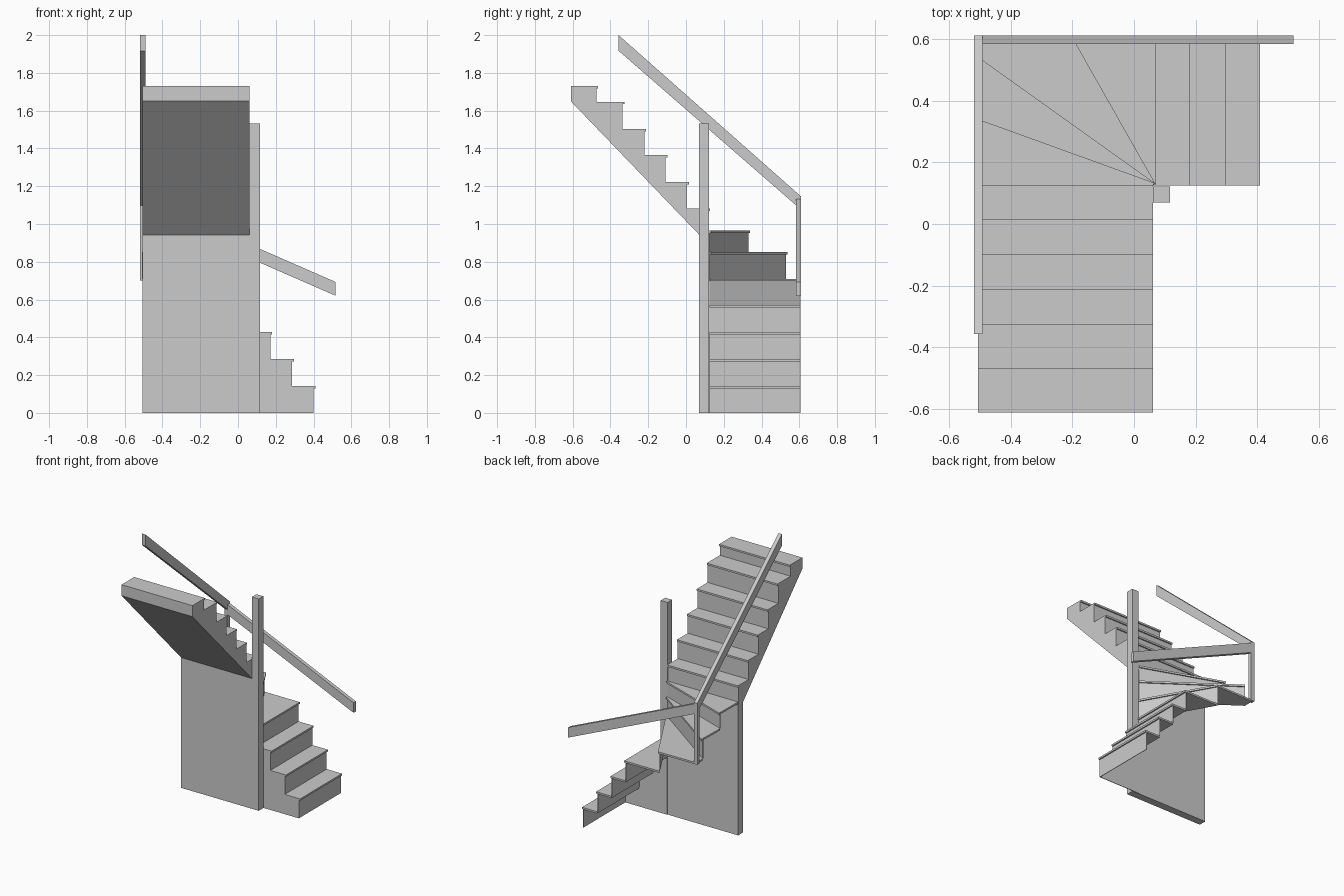
import bpy, bmesh
from mathutils import Vector

if "Cube" in bpy.data.objects:
    bpy.data.objects.remove(bpy.data.objects["Cube"])


def prism(name, pts, offset):
    """Closed solid: planar polygon swept along a vector."""
    bm = bmesh.new()
    face = bm.faces.new([bm.verts.new(p) for p in pts])
    ext = bmesh.ops.extrude_face_region(bm, geom=[face], use_keep_orig=True)
    verts = [g for g in ext["geom"] if isinstance(g, bmesh.types.BMVert)]
    bmesh.ops.translate(bm, verts=verts, vec=offset)
    bmesh.ops.recalc_face_normals(bm, faces=bm.faces)
    mesh = bpy.data.meshes.new(name)
    bm.to_mesh(mesh)
    bm.free()
    ob = bpy.data.objects.new(name, mesh)
    bpy.context.collection.objects.link(ob)
    return ob


def box(name, lo, hi):
    (x0, y0, z0), (x1, y1, z1) = lo, hi
    return prism(name, [(x0, y0, z0), (x1, y0, z0), (x1, y1, z0), (x0, y1, z0)], (0, 0, z1 - z0))


NOSE, TH, SHEET = 0.009, 0.013, 0.004
LEFT, INNER_X, INNER_Y, BACK = -0.505, 0.062, 0.125, 0.605


def step(name, inner, outer, rest, z0, z1):
    """Riser on the line inner-outer, and a thin tread with a nosing behind it."""
    a, b = Vector((*inner, 0)), Vector((*outer, 0))
    d = (b - a).normalized()
    n = Vector((d.y, -d.x, 0))            # towards the walker
    up = Vector((0, 0, 1))
    prism(name + "_riser", [a + up * z0, b + up * z0, b + up * z1, a + up * z1], -n * SHEET)
    pts = [a + n * NOSE, b + n * NOSE] + [Vector((*p, 0)) for p in rest]
    prism(name + "_tread", [p + up * (z1 - TH) for p in pts], up * TH)


# Lower straight flight
xs = [0.40, 0.287, 0.172, INNER_X]
zs = [0, 0.143, 0.286, 0.428]
for i in range(3):
    step(f"lower_step_{i + 1}", (xs[i], INNER_Y), (xs[i], BACK),
         [(xs[i + 1], BACK), (xs[i + 1], INNER_Y)], zs[i], zs[i + 1])

# Stepped side panel below the lower flight
prof = [(INNER_X, 0), (xs[0], 0)]
for i in range(3):
    prof += [(xs[i], zs[i + 1]), (xs[i + 1], zs[i + 1])]
prism("lower_side_panel", [(x, INNER_Y, z) for x, z in prof], (0, SHEET, 0))

# Winder steps fanning about the newel
P = (INNER_X, INNER_Y)
rim = [(INNER_X, BACK), (-0.21, BACK), (LEFT, 0.53), (LEFT, 0.33), (LEFT, INNER_Y)]
wz = [0.428, 0.57, 0.71, 0.852, 0.966]
for i in range(4):
    corner = [(LEFT, BACK)] if i == 1 else []
    step(f"winder_step_{i + 1}", P, rim[i], corner + [rim[i + 1], P], wz[i], wz[i + 1])

# Upper straight flight with sloping soffit
ys = [INNER_Y - 0.007, 0.006, -0.108, -0.22, -0.335, -0.475, -0.61]
uz = [1.083, 1.223, 1.364, 1.504, 1.647, 1.73]
prof = [(-0.61, 1.65), (0.07, 0.943), (ys[0], 0.943)]
for i, z in enumerate(uz):
    y = ys[i]
    prof += [(y, z - TH), (y + NOSE, z - TH), (y + NOSE, z), (ys[i + 1], z)]
prism("upper_flight", [(LEFT, y, z) for y, z in prof], (INNER_X - LEFT, 0, 0))

# Wall under the flight and the newel post
box("under_stair_wall", (LEFT, 0.07, 0), (INNER_X, INNER_Y, 0.943))
box("newel_post", (INNER_X, 0.07, 0), (0.117, 0.122, 1.533))

# Handrails and the small corner post
prism("back_handrail", [(0.517, 0.583, 0.62), (0.517, 0.583, 0.693),
                        (-0.518, 0.583, 1.145), (-0.518, 0.583, 1.072)], (0, 0.027, 0))
prism("side_handrail", [(-0.518, 0.61, 1.075), (-0.518, 0.61, 1.145),
                        (-0.518, -0.357, 2.0), (-0.518, -0.357, 1.917)], (0.027, 0, 0))
box("corner_post", (-0.518, 0.583, 0.70), (-0.491, 0.61, 1.09))
